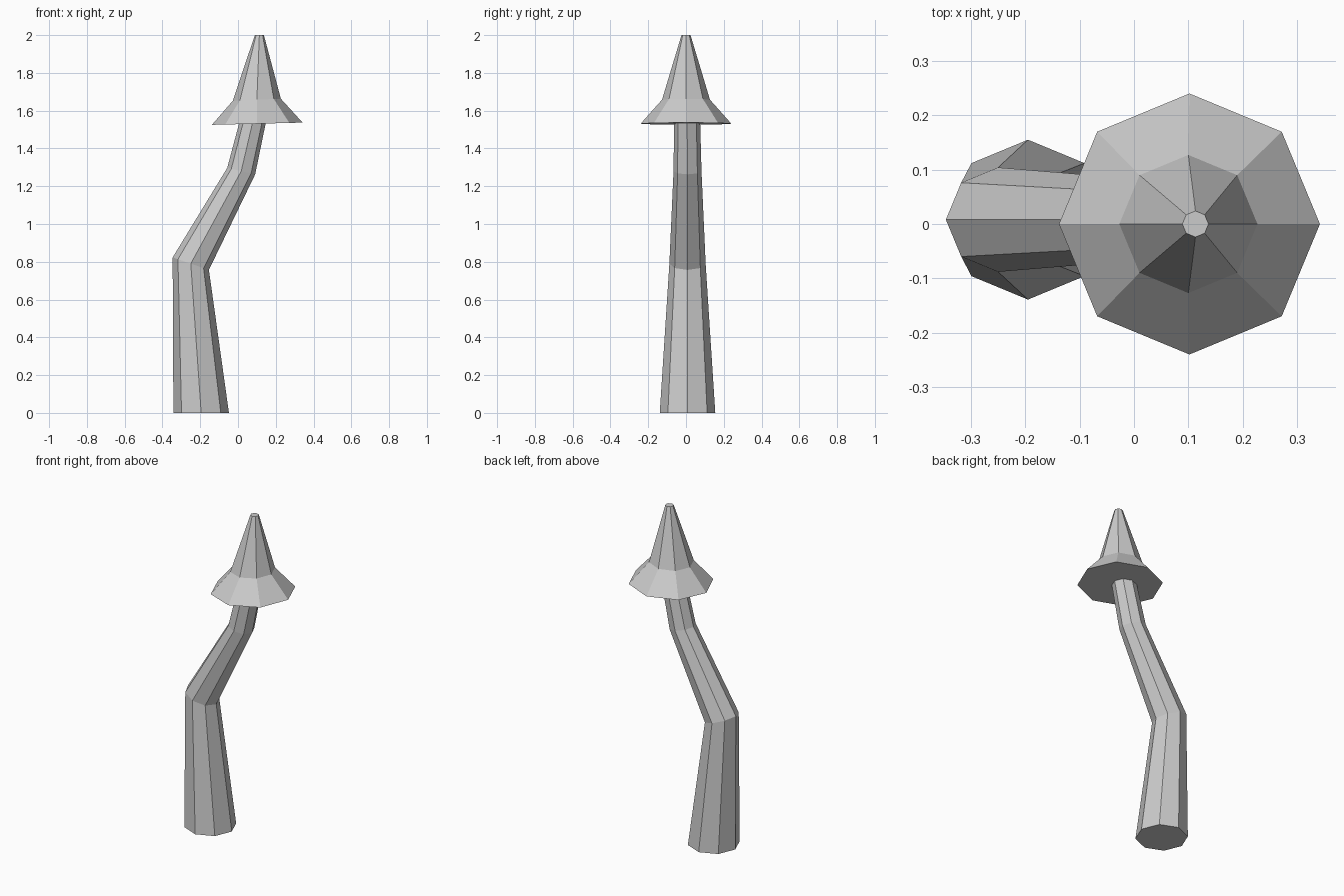
import bpy
import bmesh
from math import cos, sin, pi

cube = bpy.data.objects.get("Cube")
if cube:
    bpy.data.objects.remove(cube, do_unlink=True)

SIDES = 8

grey = bpy.data.materials.new("plain grey")
grey.use_nodes = True
colour = (0.6, 0.6, 0.6, 1.0)
grey.diffuse_color = colour
grey.node_tree.nodes["Principled BSDF"].inputs["Base Color"].default_value = colour


def loft(name, rings):
    """Closed flat-faced tube; each ring is (x, y, z, radius, rise towards +x)."""
    bm = bmesh.new()
    loops = []
    for x, y, z, radius, rise in rings:
        angles = [2 * pi * i / SIDES for i in range(SIDES)]
        loops.append([bm.verts.new((x + radius * cos(a), y + radius * sin(a),
                                    z + rise * cos(a))) for a in angles])
    for low, high in zip(loops, loops[1:]):
        for i in range(SIDES):
            j = (i + 1) % SIDES
            bm.faces.new((low[i], low[j], high[j], high[i]))
    bm.faces.new(loops[0][::-1])
    bm.faces.new(loops[-1])
    bmesh.ops.recalc_face_normals(bm, faces=bm.faces[:])
    mesh = bpy.data.meshes.new(name)
    bm.to_mesh(mesh)
    bm.free()
    mesh.materials.append(grey)
    obj = bpy.data.objects.new(name, mesh)
    bpy.context.collection.objects.link(obj)
    return obj


# Bent, tapering stem
loft("stem", [
    (-0.195, 0.008, 0.0, 0.147, 0.0),
    (-0.25, 0.008, 0.79, 0.096, -0.033),
    (0.017, 0.008, 1.28, 0.074, -0.017),
    (0.078, 0.006, 1.54, 0.069, -0.005),
])

# Pointed cap with a flared brim, slightly tilted
loft("cap", [
    (0.102, 0.0, 1.531, 0.24, 0.006),
    (0.1, 0.0, 1.658, 0.127, 0.005),
    (0.113, 0.0, 2.0, 0.024, 0.0),
])
